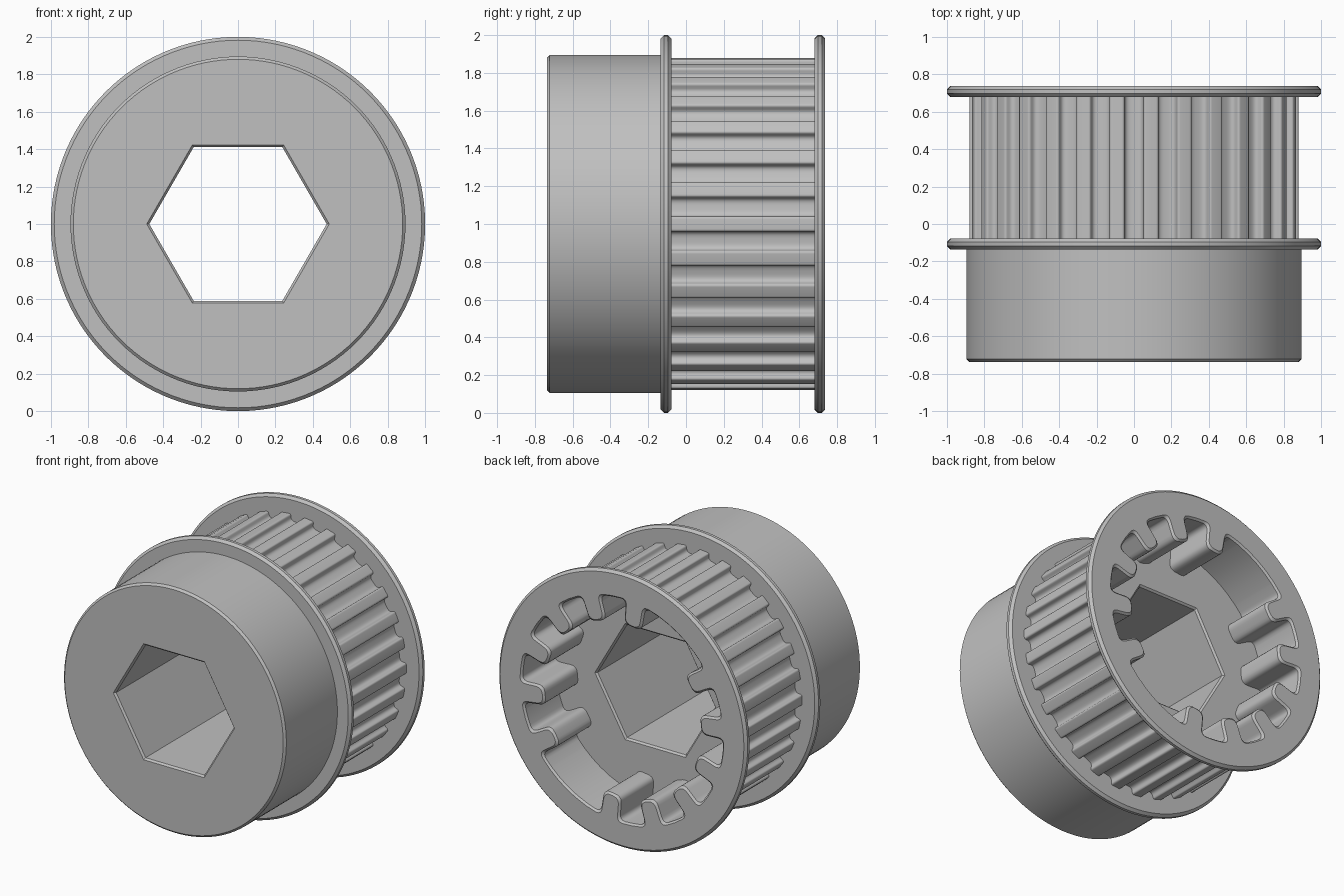
import bpy, bmesh, math
from mathutils import Vector

if "Cube" in bpy.data.objects:
    bpy.data.objects.remove(bpy.data.objects["Cube"])

ZC = 1.0            # height of the pulley axis
TEETH = 30          # belt teeth
SPLINES = 14        # spline positions in the rear pocket
KEY = math.radians(123)   # direction of the missing spline tooth

metal = bpy.data.materials.new("grey_metal")
metal.diffuse_color = (0.53, 0.53, 0.53, 1)
metal.use_nodes = True
metal.node_tree.nodes["Principled BSDF"].inputs["Base Color"].default_value = metal.diffuse_color


def polar(r, a, side=0.0):
    """Point at radius r in direction a, shifted sideways."""
    return Vector((r * math.cos(a) - side * math.sin(a),
                   r * math.sin(a) + side * math.cos(a)))


def ring(r, n=120, start=0.0):
    return [polar(r, start + 2 * math.pi * i / n) for i in range(n)]


def rounded(corners, steps=5):
    """Round each (point, trim) corner of a closed outline."""
    out = []
    n = len(corners)
    for i, (p, trim) in enumerate(corners):
        if trim == 0:
            out.append(p)
            continue
        a, b = corners[i - 1][0] - p, corners[(i + 1) % n][0] - p
        s = p + a.normalized() * min(trim, a.length * 0.48)
        e = p + b.normalized() * min(trim, b.length * 0.48)
        for k in range(steps + 1):
            t = k / steps
            out.append(s * (1 - t) ** 2 + p * 2 * t * (1 - t) + e * t * t)
    return out


def loft(name, sections):
    """Closed solid along y through (y, outline) sections."""
    bm = bmesh.new()
    loops = [[bm.verts.new((p.x, y, p.y + ZC)) for p in pts] for y, pts in sections]
    for l0, l1 in zip(loops, loops[1:]):
        for i in range(len(l0)):
            j = (i + 1) % len(l0)
            bm.faces.new((l0[i], l0[j], l1[j], l1[i]))
    bm.faces.new(loops[0])
    bm.faces.new(loops[-1])
    bmesh.ops.recalc_face_normals(bm, faces=bm.faces)
    me = bpy.data.meshes.new(name)
    bm.to_mesh(me)
    bm.free()
    me.materials.append(metal)
    ob = bpy.data.objects.new(name, me)
    bpy.context.collection.objects.link(ob)
    return ob


def flange(name, y0, y1, c=0.018):
    return loft(name, [(y0, ring(1 - c)), (y0 + c, ring(1)),
                       (y1 - c, ring(1)), (y1, ring(1 - c))])


def drum_outline():
    pts = []
    for k in range(TEETH):
        a = 2 * math.pi * k / TEETH
        g = a + math.pi / TEETH
        pts += [(polar(0.88, a, -0.040), 0.015), (polar(0.88, a, 0.040), 0.015),
                (polar(0.828, g, -0.046), 0.035), (polar(0.828, g, 0.046), 0.035)]
    return rounded(pts)


def pocket_outline(grow):
    root, tip, pitch = 0.808 + grow, 0.63 + grow, 2 * math.pi / SPLINES
    pts = []
    for k in range(SPLINES):
        a = KEY + k * pitch
        if k % (SPLINES // 2) == 0:      # two opposite teeth are left out
            pts += [(polar(root, a + math.radians(d)), 0) for d in (-12, -6, 0, 6, 12)]
        else:
            pts += [(polar(root, a, -0.078 + grow), 0.05),
                    (polar(tip, a, -0.070 + grow), 0.05),
                    (polar(tip, a, 0.070 - grow), 0.05),
                    (polar(root, a, 0.078 - grow), 0.05)]
        pts.append((polar(root, a + pitch / 2), 0))
    return rounded(pts)


# toothed drum, hub and the two flanges
pulley = loft("toothed_pulley", [(-0.11, drum_outline()), (0.71, drum_outline())])
hub = loft("hub", [(-0.737, ring(0.88)), (-0.722, ring(0.895)), (-0.105, ring(0.895))])
front_flange = flange("front_flange", -0.135, -0.078)
back_flange = flange("back_flange", 0.68, 0.737)

# rear spline pocket with a chamfered mouth
FLOOR = 0.352
pocket = loft("spline_pocket_cutter", [
    (FLOOR, pocket_outline(0)), (0.724, pocket_outline(0)),
    (0.737, pocket_outline(0.013)), (0.80, pocket_outline(0.013))])

# hexagonal bore, chamfered at both ends
HEX, WIDE = ring(0.474, 6), ring(0.488, 6)
bore = loft("hex_bore_cutter", [
    (-0.80, WIDE), (-0.737, WIDE), (-0.724, HEX),
    (FLOOR - 0.013, HEX), (FLOOR, WIDE), (0.60, WIDE)])

# join the solids and cut the openings
bpy.context.view_layer.objects.active = pulley
for tool, op in ((hub, 'UNION'), (front_flange, 'UNION'), (back_flange, 'UNION'),
                 (pocket, 'DIFFERENCE'), (bore, 'DIFFERENCE')):
    tool.hide_render = True
    mod = pulley.modifiers.new(tool.name, 'BOOLEAN')
    mod.operation, mod.object, mod.solver = op, tool, 'EXACT'
    bpy.ops.object.modifier_apply(modifier=mod.name)
    bpy.data.objects.remove(tool)

pulley.select_set(True)
bpy.ops.object.shade_smooth_by_angle(angle=math.radians(30))
